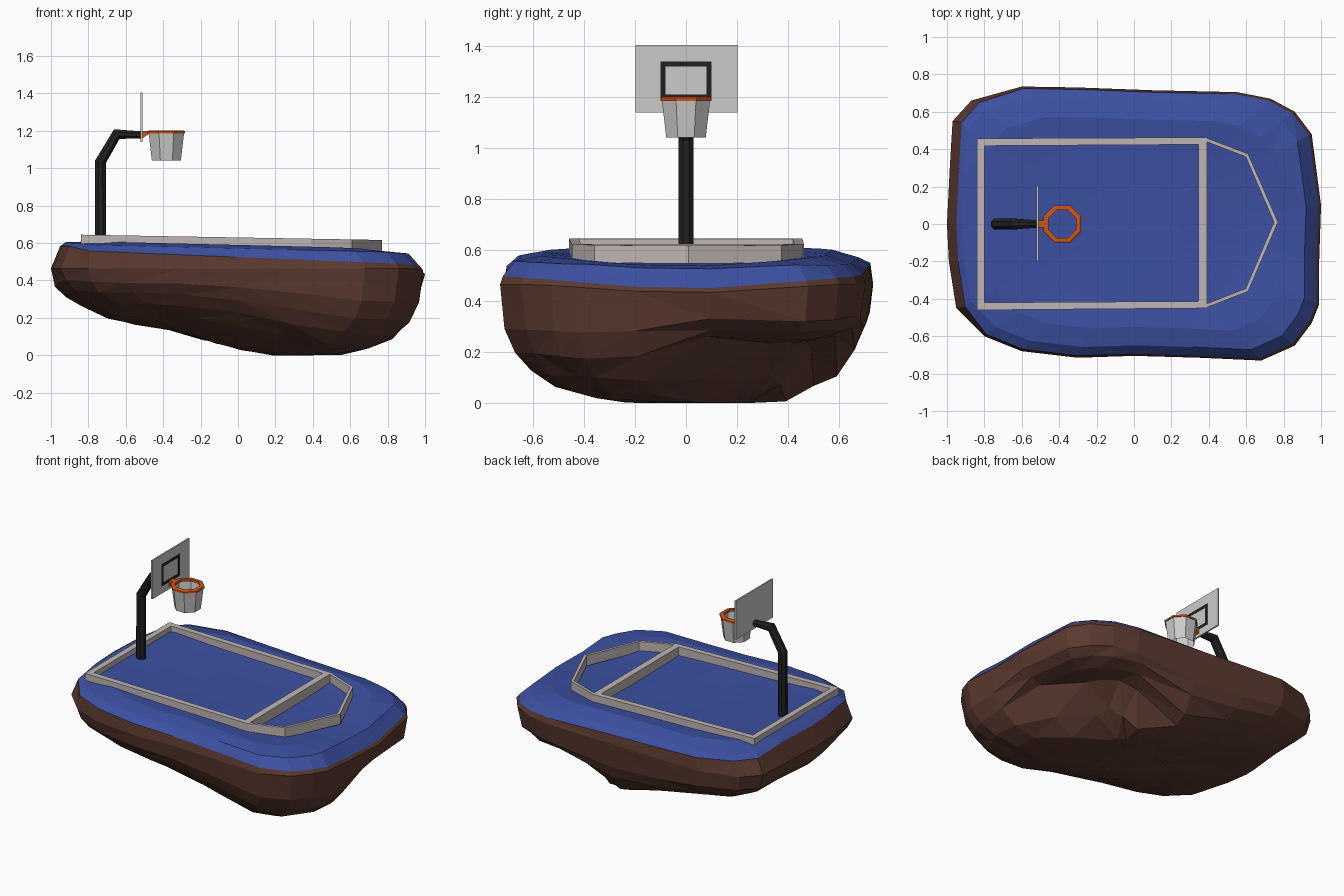
import bpy, bmesh, math, random

if "Cube" in bpy.data.objects:
    bpy.data.objects.remove(bpy.data.objects["Cube"])

random.seed(4)


def material(name, r, g, b):
    m = bpy.data.materials.new(name)
    m.diffuse_color = (r, g, b, 1)
    m.use_nodes = True
    m.node_tree.nodes["Principled BSDF"].inputs["Base Color"].default_value = m.diffuse_color
    return m


BLUE = material("blue", .045, .08, .36)
BROWN = material("brown", .105, .042, .029)
ORANGE = material("orange", .65, .09, .006)
BLACK = material("black", .015, .015, .016)
LINE = material("line_grey", .52, .47, .46)


def loft(name, rings, mat=None, loop=False, caps=(True, True), triangulate=False):
    """Skin closed rings; loop joins the last ring to the first."""
    bm = bmesh.new()
    vs = [[bm.verts.new(p) for p in r] for r in rings]
    n = len(vs[0])
    for a, b in zip(vs, vs[1:] + (vs[:1] if loop else [])):
        for i in range(n):
            j = (i + 1) % n
            bm.faces.new((a[i], a[j], b[j], b[i]))
    if not loop:
        if caps[0]:
            bm.faces.new(vs[0])
        if caps[1]:
            bm.faces.new(vs[-1])
    if triangulate:
        bmesh.ops.triangulate(bm, faces=bm.faces[:])
    bmesh.ops.recalc_face_normals(bm, faces=bm.faces[:])
    me = bpy.data.meshes.new(name)
    bm.to_mesh(me)
    bm.free()
    ob = bpy.data.objects.new(name, me)
    bpy.context.collection.objects.link(ob)
    if mat:
        me.materials.append(mat)
    return ob


def box(name, lo, hi, mat=None):
    (x0, y0, z0), (x1, y1, z1) = lo, hi
    return loft(name, [[(x0, y0, z), (x1, y0, z), (x1, y1, z), (x0, y1, z)]
                       for z in (z0, z1)], mat)


def clamp(v):
    return min(max(v, 0), 1)


def lerp(table, x):
    for (x0, a), (x1, b) in zip(table, table[1:]):
        if x <= x1:
            return a + (b - a) * (max(x, x0) - x0) / (x1 - x0)
    return table[-1][1]


# island outline seen from above
OUTLINE = [(-1, 0), (-.985, .3), (-.97, .55), (-.87, .66), (-.6, .735), (-.3, .73), (.1, .715),
           (.55, .705), (.73, .67), (.86, .6), (.95, .48), (1, .1), (.99, -.2), (.99, -.43),
           (.95, -.53), (.86, -.65), (.68, -.73), (.35, -.715), (0, -.705), (-.3, -.715),
           (-.6, -.68), (-.8, -.6), (-.95, -.45), (-.99, -.2)]


def end_dip(x, y):
    # ground dips over the middle of the right end
    return .035 * clamp((x - .3) / .5) * clamp(1.3 - abs(y) / .45)


def edge_ring():
    # boundary between painted ground and rock, drawn in on the left
    return [(x * (.95 if x < -.8 else .985), y * .985,
             .525 - .04 * x + .02 * (abs(y) < .5 and x < 0) - end_dip(x, y))
            for x, y in OUTLINE]


def top_ring(s, z, slope, side=0):
    return [(x * s, y * s, z - slope * x * s - end_dip(x * s, y * s)
             - side * clamp((abs(y) - .4) / .2) * (1 + .5 * y)) for x, y in OUTLINE]


loft("court_ground", [edge_ring(), top_ring(.92, .583, .024, .018), top_ring(.78, .59, .024),
                      top_ring(.55, .575, .026), top_ring(.25, .57, .02)],
     BLUE, caps=(False, True), triangulate=True)

# rock underside: depth varies along the length, fuller at the rear,
# with the right rear corner cut back
DEPTH = [(-1, .28), (-.65, .34), (-.4, .33), (0, .43), (.17, .465), (.7, .52), (1, .57)]


def rock_ring(s):
    ring = []
    for x0, y0 in OUTLINE:
        j = .006 if s < .98 else 0
        x, y = x0 * s + random.uniform(-j, j), y0 * s + random.uniform(-j, j)
        p = 2.5 + clamp(y / .5) * clamp(2 * x + 1)
        p -= .5 * clamp(-y / .4) * clamp((.5 - x) / .4)
        d = lerp(DEPTH, x) * (1 - s ** p) ** (1 / p)
        d *= 1 - .5 * clamp((x + y - .7) / .2)
        ring.append((x, y, max(0, .465 - end_dip(x0, y0) * .9 * s ** 4
                               - d + random.uniform(-j, j))))
    return ring


loft("rock", [edge_ring()] + [rock_ring(s) for s in (1, .975, .92, .83, .7, .55, .38, .18)],
     BROWN, caps=(False, True), triangulate=True)


# court lines: bands between an outer and an inner path, tilting with the ground
def band(name, outer, inner, loop):
    def z(x):
        return .63 - .0175 * x
    rings = []
    for (x, y), (u, v) in zip(outer, inner):
        rings.append([(x, y, z(x)), (u, v, z(u)), (u, v, z(u) - .07), (x, y, z(x) - .07)])
    loft(name, rings, LINE, loop=loop)


band("key_lines", [(-.84, -.46), (.39, -.45), (.39, .463), (-.84, .457)],
     [(-.8, -.42), (.345, -.413), (.345, .425), (-.8, .418)], True)
band("arc_line", [(.38, -.45), (.61, -.36), (.77, .01), (.61, .375), (.38, .463)],
     [(.38, -.43), (.597, -.345), (.748, .01), (.597, .36), (.38, .443)], False)

# bent pole with tapering arm: x, z, radius, ring tilt in degrees
rings = []
for px, pz, r, tilt in [(-.735, .56, .03, 0), (-.735, 1.035, .03, 15),
                        (-.648, 1.183, .03, 60), (-.52, 1.178, .02, 90)]:
    t = math.radians(tilt)
    ring = []
    for i in range(8):
        a = math.pi / 8 + i * math.pi / 4
        u, v = r * 1.06 * math.cos(a), r * 1.06 * math.sin(a)
        ring.append((px + u * math.cos(t), v, pz - u * math.sin(t)))
    rings.append(ring)
loft("pole", rings, BLACK)

# backboard and target frame
box("backboard", (-.521, -.198, 1.14), (-.511, .202, 1.405))
loft("target_frame", [[(-.515, y, z), (-.5095, y, z), (-.5095, u, w), (-.515, u, w)]
                      for y, z, u, w in [(-.1, 1.19, -.08, 1.21), (.1, 1.19, .08, 1.21),
                                         (.1, 1.34, .08, 1.32), (-.1, 1.34, -.08, 1.32)]],
     BLACK, loop=True)


# hoop, bracket and open net, all eight-sided
def octagon(r, z):
    return [(-.383 + r * math.cos(a), r * math.sin(a), z)
            for a in (math.pi / 8 + i * math.pi / 4 for i in range(8))]


loft("hoop", [octagon(.108, 1.186), octagon(.108, 1.197), octagon(.1, 1.202),
              octagon(.08, 1.202), octagon(.08, 1.186)], ORANGE, loop=True)
loft("hoop_bracket", [[(-.512, -.02, z0), (-.512, .02, z0), (-.47, .02, z1), (-.47, -.02, z1)]
                      for z0, z1 in ((1.16, 1.188), (1.2, 1.2))], ORANGE)
loft("net", [octagon(.103, 1.192), octagon(.084, 1.042)], caps=(False, False))
